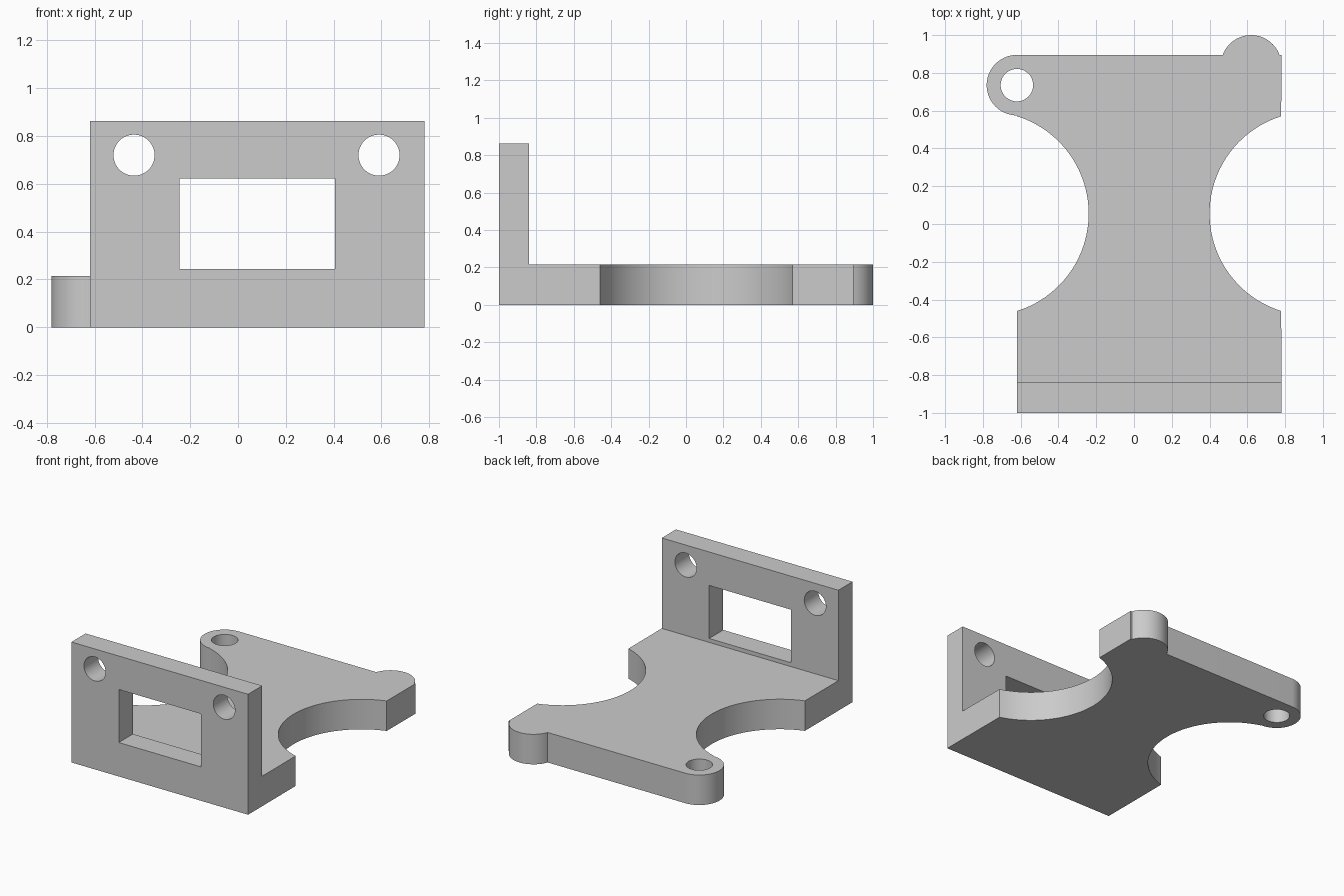
import bpy, bmesh
from math import cos, sin, radians
from mathutils import Matrix

if "Cube" in bpy.data.objects:
    bpy.data.objects.remove(bpy.data.objects["Cube"])

# Single plain grey material
grey = bpy.data.materials.new("plain_grey")
grey.use_nodes = True
colour = (0.6, 0.6, 0.6, 1)
grey.diffuse_color = colour
grey.node_tree.nodes["Principled BSDF"].inputs["Base Color"].default_value = colour


def arc(cx, cy, r, start, end, steps=40):
    """Points along an arc, angles in degrees, both ends included."""
    angles = [radians(start + (end - start) * i / steps) for i in range(steps + 1)]
    return [(cx + r * cos(a), cy + r * sin(a)) for a in angles]


def circle(cx, cy, r):
    return arc(cx, cy, r, 0, 360, 48)[:-1]


def rectangle(x0, y0, x1, y1):
    return [(x0, y0), (x1, y0), (x1, y1), (x0, y1)]


def slab(name, loops, thickness, matrix=Matrix()):
    """Extrude an outline with holes into a solid slab."""
    bm = bmesh.new()
    for loop in loops:
        verts = [bm.verts.new((x, y, 0)) for x, y in loop]
        for a, b in zip(verts, verts[1:] + verts[:1]):
            bm.edges.new((a, b))
    bmesh.ops.triangle_fill(bm, edges=bm.edges[:], use_beauty=True)
    top = bmesh.ops.extrude_face_region(bm, geom=bm.faces[:], use_keep_orig=True)
    moved = [g for g in top["geom"] if isinstance(g, bmesh.types.BMVert)]
    bmesh.ops.translate(bm, verts=moved, vec=(0, 0, thickness))
    bmesh.ops.recalc_face_normals(bm, faces=bm.faces[:])
    bmesh.ops.transform(bm, matrix=matrix, verts=bm.verts[:])
    mesh = bpy.data.meshes.new(name)
    bm.to_mesh(mesh)
    bm.free()
    mesh.materials.append(grey)
    obj = bpy.data.objects.new(name, mesh)
    bpy.context.collection.objects.link(obj)
    bpy.ops.object.select_all(action='DESELECT')
    obj.select_set(True)
    bpy.context.view_layer.objects.active = obj
    bpy.ops.object.shade_smooth_by_angle(angle=radians(30))
    return obj


LEFT, RIGHT = -0.62, 0.78
BACK_OF_WALL = -0.84

# Base plate: waisted outline with two round lugs, one of them drilled
outline = [(LEFT, BACK_OF_WALL), (RIGHT, BACK_OF_WALL)]
outline += arc(0.94, 0.055, 0.54, 252.7, 107.3)      # waist cutout
outline += [(RIGHT, 0.895)]
outline += arc(0.62, 0.84, 0.16, 20.1, 159.9)        # solid lug
outline += arc(LEFT, 0.735, 0.16, 90, 270)           # drilled lug
outline += arc(-0.78, 0.055, 0.54, 72.7, -72.7)      # waist cutout
slab("base_plate", [outline, circle(LEFT, 0.735, 0.086)], 0.215)

# Upright front wall with a window and two screw holes
upright = Matrix.Translation((0, BACK_OF_WALL, 0)) @ Matrix.Rotation(radians(90), 4, 'X')
slab("front_wall",
     [rectangle(LEFT, 0, RIGHT, 0.863),
      rectangle(-0.245, 0.243, 0.405, 0.623),
      circle(-0.435, 0.72, 0.086),
      circle(0.59, 0.72, 0.086)],
     0.16, upright)
